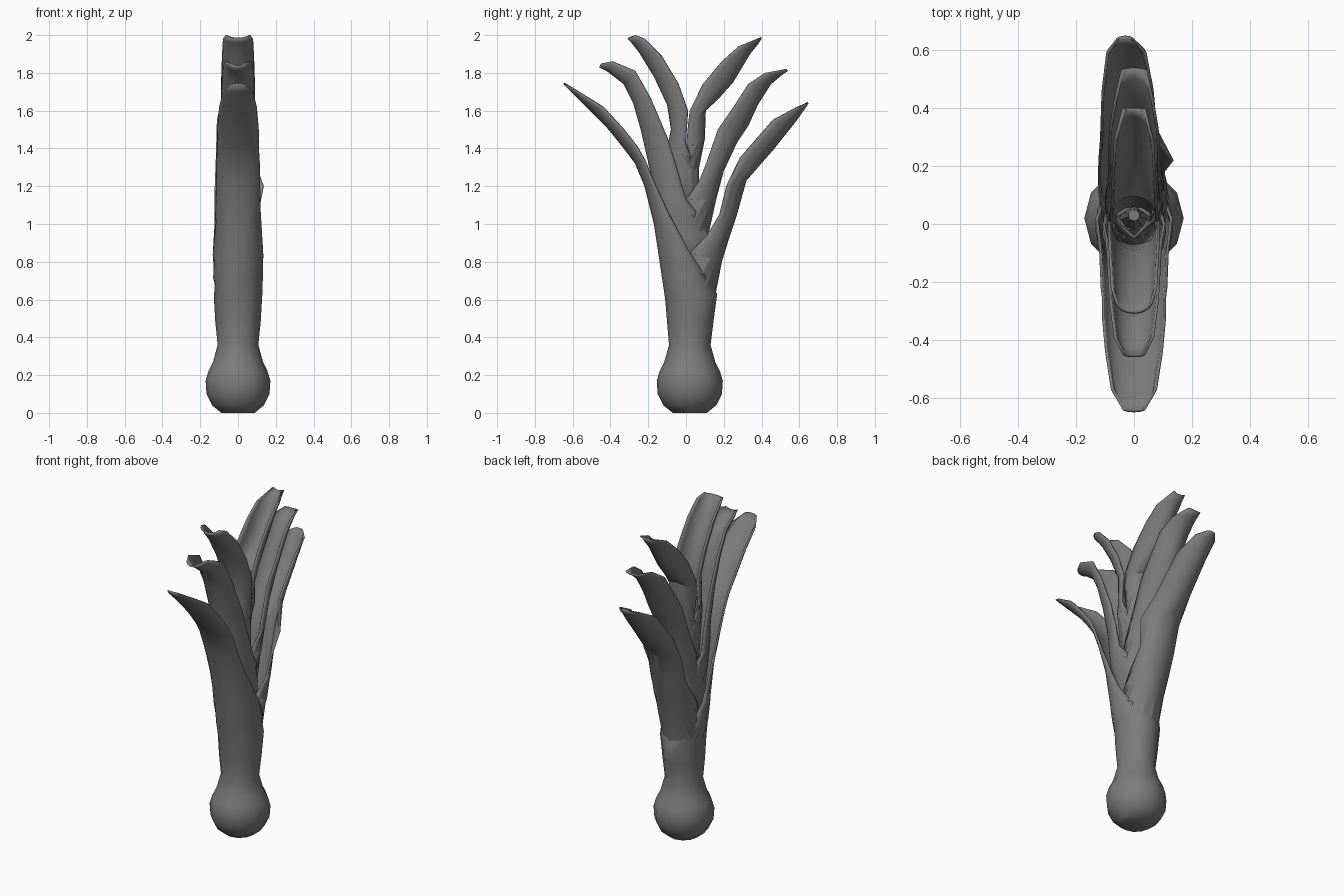
import bpy, bmesh, math

cube = bpy.data.objects.get("Cube")
if cube:
    bpy.data.objects.remove(cube)

grey = bpy.data.materials.new("plain_grey")
grey.use_nodes = True
colour = (0.2, 0.2, 0.2, 1)
grey.diffuse_color = colour
grey.node_tree.nodes["Principled BSDF"].inputs["Base Color"].default_value = colour

CM = 0.01       # rows are written in hundredths of a unit
COLUMNS = 12    # facets around each leaf


def opening(row, closed):
    """Half angle of the section: a full tube first, then an open trough."""
    steps = [math.pi] * closed + [math.radians(130), math.radians(100)]
    return steps[row] if row < len(steps) else math.radians(82)


def make_leaf(name, rows, closed, lean=0.0, flare_row=None, smooth=25, cap=False):
    """Sweep a section along rows of (spine y, spine z, edge y, edge z, half width)."""
    bm = bmesh.new()
    front = rows[-1][0] < 0
    grid = []
    for r, row in enumerate(rows):
        sy, sz, ey, ez, w = (v * CM for v in row)
        a = opening(r, closed)
        peak = min(a, math.pi / 2)
        shift = lean * max(0, r - closed) / (len(rows) - closed)
        ring = []
        for c in range(COLUMNS + 1):
            t = a * (2 * c / COLUMNS - 1)
            k = (math.cos(t) - math.cos(a)) / (1 - math.cos(a))
            x = w * math.sin(t) / math.sin(peak) + shift
            if r == flare_row and c == COLUMNS:
                x += 0.04
            ring.append(bm.verts.new((x, ey + (sy - ey) * k, ez + (sz - ez) * k)))
        grid.append(ring)
    for low, high in zip(grid, grid[1:]):
        for c in range(COLUMNS):
            quad = [low[c], low[c + 1], high[c + 1], high[c]]
            bm.faces.new(quad if front else quad[::-1])
    if cap:
        bm.faces.new(grid[0][:COLUMNS][::-1])
    bmesh.ops.remove_doubles(bm, verts=bm.verts, dist=0.0005)
    obj = finish(name, bm, smooth)
    shell = obj.modifiers.new("thickness", "SOLIDIFY")
    shell.thickness = 0.01
    shell.offset = -1
    return obj


def finish(name, bm, smooth):
    mesh = bpy.data.meshes.new(name)
    bm.to_mesh(mesh)
    bm.free()
    mesh.materials.append(grey)
    obj = bpy.data.objects.new(name, mesh)
    bpy.context.collection.objects.link(obj)
    bpy.ops.object.select_all(action="DESELECT")
    obj.select_set(True)
    bpy.context.view_layer.objects.active = obj
    bpy.ops.object.shade_smooth_by_angle(angle=math.radians(smooth))
    return obj


# Bulb, stem and the outer front leaf are one continuous skin
bulb = [(9, 0), (14, 4), (17, 10), (17.5, 17), (16, 22), (13.5, 27), (11, 36)]
bulb_rows = [(2 - r, z, 2 + r, z, r * 0.98) for r, z in bulb]
outer_rows = bulb_rows + [
    (-10, 48, 14.5, 48, 12), (-11, 60, 16.5, 63, 12.8),
    (-12.5, 70, 10, 73, 13.2), (-14, 80, 2, 85, 13.5),
    (-17, 100, -10, 107, 12), (-22, 120, -17, 122, 11.7),
    (-27, 132, -22, 134, 11.5), (-33, 140, -26, 141, 11),
    (-41, 150, -33, 150, 11), (-51, 160, -44, 162, 10),
    (-61, 170, -57, 170, 8), (-65, 174, -64, 174, 4)]
make_leaf("bulb_stem_and_outer_front_leaf", outer_rows,
          closed=len(bulb) + 2, smooth=40, cap=True)

# Outer back leaf, leaning to one side with a flared edge
make_leaf("outer_back_leaf", [
    (13, 45, -8, 50, 10), (15.5, 62, -9, 68, 11.5), (19, 80, 2, 85, 12),
    (23, 93, 11, 94, 12), (27, 105, 18, 105, 11.5), (32, 123, 22, 120, 11),
    (46, 139, 29, 135, 10), (58, 154, 46, 155, 9), (63, 161, 59, 162, 7),
    (65, 164, 64, 164, 3)], closed=2, lean=-0.035, flare_row=5)

# Middle pair
make_leaf("middle_front_leaf", [
    (-9, 60, 11, 60, 9), (-13, 93, 13, 95, 10.5), (-15, 105, 7, 105, 11),
    (-17, 118, 0, 113, 11), (-19, 128, -5, 130, 10), (-24, 150, -10, 146, 9.5),
    (-28, 164, -19, 167, 9), (-33, 174, -27, 181, 8.5),
    (-42, 181, -39, 186, 7), (-46, 183, -45, 185, 4)], closed=2)
make_leaf("middle_back_leaf", [
    (9, 65, -7, 70, 8), (12, 95, -9, 98, 10), (16, 113, 0, 113, 10),
    (20, 128, 7, 123, 10), (27, 143, 11, 133, 9.5), (33, 152, 17, 150, 9),
    (38, 163, 26, 163, 9), (45, 174, 33, 174, 8.5), (51, 179, 42, 180, 7),
    (54, 181, 53, 182, 4.5)], closed=2)

# Inner pair
make_leaf("inner_front_leaf", [
    (-5, 90, 6, 90, 7), (-9, 126, 7, 129, 8), (-10, 140, 3, 135, 8.5),
    (-8, 150, 0, 143, 9), (-10, 163, 1, 160, 9), (-17, 178, -4, 174, 9),
    (-25, 191, -13, 189, 8.5), (-29, 196, -22, 198, 8),
    (-31, 198, -27, 200, 6.5)], closed=2)
make_leaf("inner_back_leaf", [
    (6, 95, -3, 95, 6), (7, 130, -5, 132, 7), (10, 145, 0, 140, 8),
    (10.5, 160, 1, 152, 8.5), (17, 166, 2, 160, 8.5), (25, 175, 9, 174, 8),
    (34, 190, 19, 186, 7.5), (38, 195, 28, 194, 7),
    (40, 198, 40, 199, 4)], closed=2)

# Small pointed bud deep between the leaves
bm = bmesh.new()
bmesh.ops.create_cone(bm, cap_ends=True, segments=10, radius1=0.05,
                      radius2=0.02, depth=0.4)
bmesh.ops.translate(bm, verts=bm.verts, vec=(0, 0.03, 1.02))
finish("centre_bud", bm, 30)
